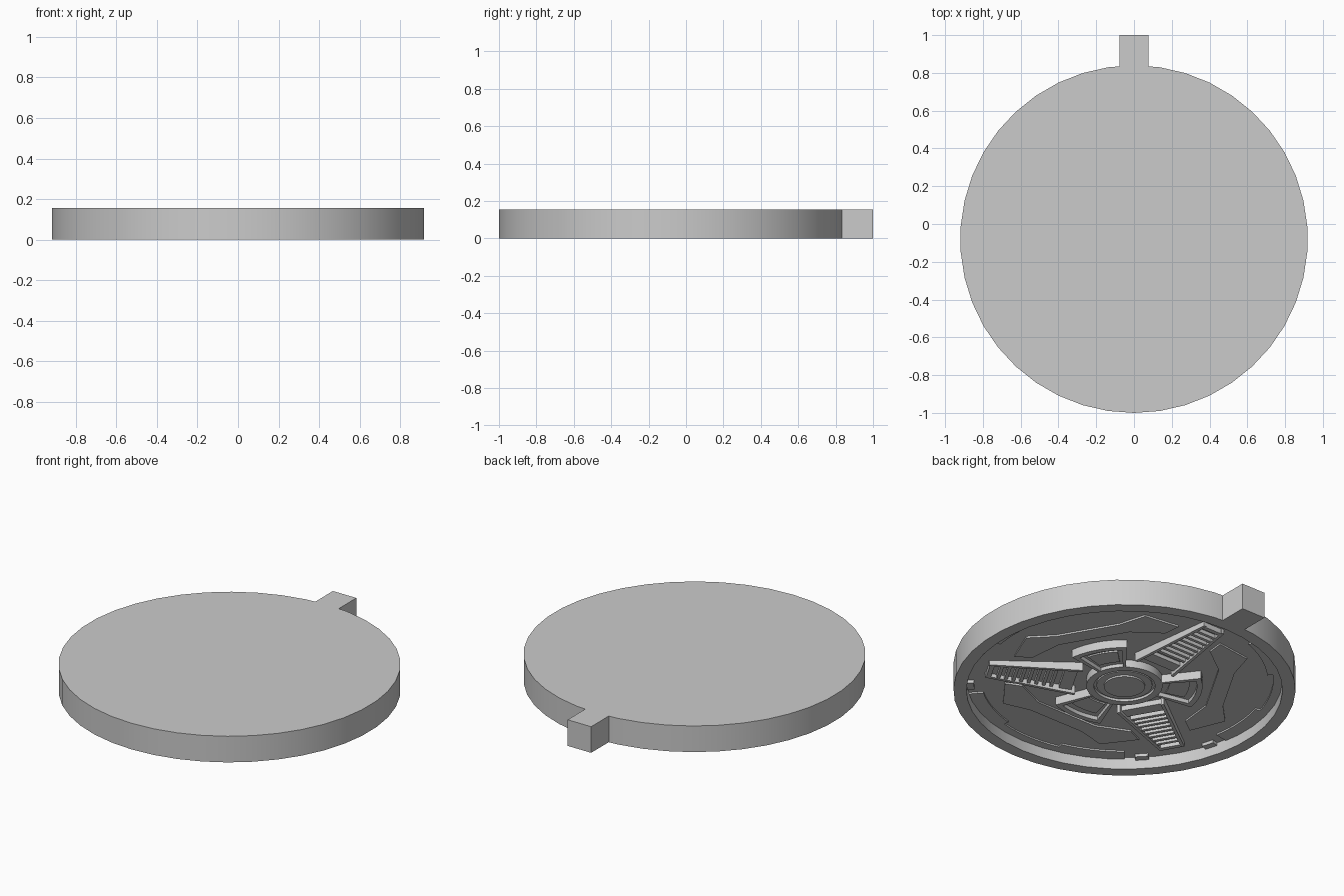
import bpy, bmesh
from math import sin, cos, radians, pi

if "Cube" in bpy.data.objects:
    bpy.data.objects.remove(bpy.data.objects["Cube"])

CY = -0.08       # disc centre in y
R, H = 0.92, 0.155
FLOOR = 0.07     # height of the recessed underside
SIDES = 42


def finish(name, bm, smooth=True):
    bmesh.ops.recalc_face_normals(bm, faces=bm.faces)
    me = bpy.data.meshes.new(name)
    bm.to_mesh(me)
    bm.free()
    ob = bpy.data.objects.new(name, me)
    bpy.context.collection.objects.link(ob)
    if smooth:
        bpy.ops.object.select_all(action='DESELECT')
        ob.select_set(True)
        bpy.context.view_layer.objects.active = ob
        bpy.ops.object.shade_smooth_by_angle(angle=radians(30))
    return ob


def lathe(name, profile, n=SIDES):
    """Revolve (radius, z) points about the disc axis; radius 0 becomes a pole."""
    bm = bmesh.new()
    rings = []
    for r, z in profile:
        rings.append([bm.verts.new((r * sin(2 * pi * i / n), CY - r * cos(2 * pi * i / n), z))
                      for i in range(n)] if r else None)
    for k in range(len(rings) - 1):
        a, b = rings[k], rings[k + 1]
        if a is None or b is None:
            bm.faces.new(a or b)
            continue
        for i in range(n):
            j = (i + 1) % n
            bm.faces.new((a[i], a[j], b[j], b[i]))
    return finish(name, bm)


def trio(name, polys, start, low):
    """Extrude outlines (radial, sideways) down from the floor, three times around.
    low is the lowest z, or a function of the radial position."""
    bm = bmesh.new()
    for k in range(3):
        t = radians(start + 120 * k)
        for poly in polys:
            bot, top = [], []
            for a, b in poly:
                x, y = a * cos(t) - b * sin(t), CY + a * sin(t) + b * cos(t)
                bot.append(bm.verts.new((x, y, low(a) if callable(low) else low)))
                top.append(bm.verts.new((x, y, FLOOR + 0.01)))
            bm.faces.new(bot)
            bm.faces.new(top)
            for i in range(len(poly)):
                j = (i + 1) % len(poly)
                bm.faces.new((bot[i], bot[j], top[j], top[i]))
    return finish(name, bm)


def arc(r0, r1, d0, d1, n=10):
    """Outline of a ring segment between two angles in degrees."""
    ang = [radians(d0 + (d1 - d0) * i / n) for i in range(n + 1)]
    return ([(r0 * cos(t), r0 * sin(t)) for t in ang] +
            [(r1 * cos(t), r1 * sin(t)) for t in reversed(ang)])


def flip(poly):
    return [(a, -b) for a, b in poly]


# Disc with plain top and recessed underside
lathe("disc_body", [(0, H), (R, H), (R, 0), (0.85, 0), (0.85, FLOOR), (0, FLOOR)])

# Square tab on the rim
bm = bmesh.new()
bmesh.ops.create_cube(bm, size=1)
for v in bm.verts:
    v.co = (v.co.x * 0.154, 0.9 + v.co.y * 0.2, H / 2 + v.co.z * H)
finish("rim_tab", bm, False)

# Stepped hub
lathe("hub", [(0, 0.08), (0.205, 0.08), (0.205, 0.025), (0.165, 0.025), (0.165, 0.04),
              (0.15, 0.04), (0.15, 0.03), (0.11, 0.03), (0.11, 0.02), (0, 0.02)])


# Tapered spokes: rails, end caps, base and slats
def half(a):
    return 0.135 - 0.13 * (a - 0.25)


def rail_low(a):
    return 0.02 + 0.045 * (a - 0.25)


rail = [(0.25, half(0.25)), (0.75, half(0.75)),
        (0.75, half(0.75) - 0.018), (0.25, half(0.25) - 0.018)]
trio("spoke_rails", [rail, flip(rail)], 90, rail_low)


def bar(a0, a1):
    return [(a0, half(a0) - 0.015), (a1, half(a1) - 0.015),
            (a1, 0.015 - half(a1)), (a0, 0.015 - half(a0))]


trio("spoke_ends", [bar(0.27, 0.34), bar(0.72, 0.745)], 90, 0.04)
trio("spoke_bases", [bar(0.3, 0.74)], 90, 0.062)
trio("spoke_slats", [bar(0.375 + 0.042 * i, 0.393 + 0.042 * i) for i in range(8)], 90, 0.04)

# Hub sectors between the spokes: raised frame with lower panel
side = arc(0.2, 0.42, 18, 22, 2)
trio("sector_frames", [arc(0.39, 0.42, -22, 22), side, flip(side)], 30, 0.022)
trio("sector_panels", [arc(0.2, 0.4, -20, 20)], 30, 0.045)
trio("sector_insets", [arc(0.24, 0.35, -14, 14)], 30, 0.037)

# Thin hooked plates outside the sectors
hook = [(0.48, 0.2), (0.40, 0.38), (0.44, 0.47), (0.61, 0.34), (0.57, 0.18)]
trio("hooked_plates", [hook + flip(hook)[::-1]], 30, 0.06)

# Thin border segments along the recess wall
trio("border_segments", [arc(0.77, 0.855, -40, -14), arc(0.80, 0.855, -14, 14),
                         arc(0.77, 0.855, 14, 40)], 30, 0.061)
trio("border_blocks", [arc(0.81, 0.855, 44, 49, 3), arc(0.81, 0.855, -49, -44, 3)], 30, 0.052)
